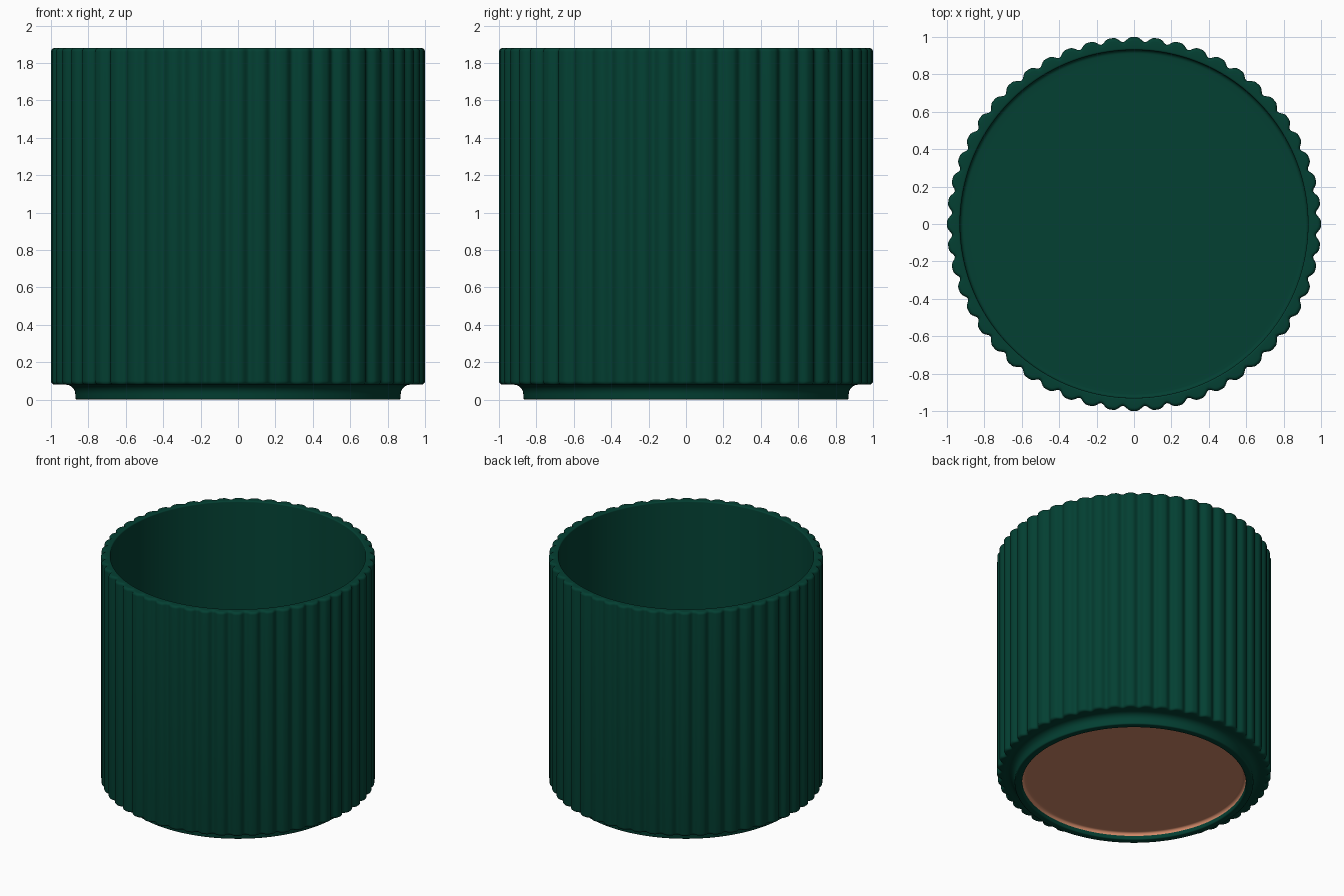
import bpy
import bmesh
import math

RIBS = 52
STEPS = 12            # segments per rib
SEGMENTS = RIBS * STEPS
DEPTH = 0.026         # groove depth
FLOOR = 0.15          # height of the inside floor
RECESS = 0.055        # height of the underside

cube = bpy.data.objects.get("Cube")
if cube:
    bpy.data.objects.remove(cube, do_unlink=True)


def material(name, colour, roughness):
    mat = bpy.data.materials.new(name)
    mat.use_nodes = True
    mat.diffuse_color = colour
    shader = mat.node_tree.nodes["Principled BSDF"]
    shader.inputs["Base Color"].default_value = colour
    shader.inputs["Roughness"].default_value = roughness
    return mat


def arc(r, z, size, start, end, rib=0.0, steps=5):
    """Rounded corner of a profile as (radius, height, rib strength)."""
    points = []
    for i in range(steps + 1):
        a = math.radians(start + (end - start) * i / steps)
        points.append((r + size * math.cos(a), z + size * math.sin(a), rib))
    return points


def groove(angle):
    """1 in the middle of a groove, 0 on the crest of a rib."""
    return abs(math.sin(angle * RIBS / 2)) ** 4


def revolve(name, profile, mat):
    """Spin a profile around z; a point at radius 0 closes the surface."""
    bm = bmesh.new()
    rings = []
    for r, z, rib in profile:
        if r == 0:
            rings.append([bm.verts.new((0, 0, z))] * SEGMENTS)
            continue
        ring = []
        for k in range(SEGMENTS):
            a = math.tau * k / SEGMENTS
            rr = r - DEPTH * rib * groove(a)
            ring.append(bm.verts.new((rr * math.cos(a), rr * math.sin(a), z)))
        rings.append(ring)
    for low, high in zip(rings, rings[1:]):
        for k in range(SEGMENTS):
            n = (k + 1) % SEGMENTS
            corners = dict.fromkeys((low[k], low[n], high[n], high[k]))
            bm.faces.new(list(corners))
    mesh = bpy.data.meshes.new(name)
    bm.to_mesh(mesh)
    bm.free()
    mesh.materials.append(mat)
    obj = bpy.data.objects.new(name, mesh)
    bpy.context.collection.objects.link(obj)
    bpy.ops.object.select_all(action="DESELECT")
    obj.select_set(True)
    bpy.context.view_layer.objects.active = obj
    bpy.ops.object.shade_smooth_by_angle(angle=math.radians(40))
    return obj


green = material("dark green glaze", (0.001, 0.050, 0.032, 1), 0.5)
clay = material("bare clay", (0.64, 0.25, 0.14, 1), 0.8)

# Fluted pot: foot ring, concave flare, ribbed wall, rim, inner wall, floor
pot_profile = (
    [(0.815, 0.03, 0)]
    + arc(0.825, 0.01, 0.01, 180, 270)
    + arc(0.86, 0.01, 0.01, -90, 0)
    + arc(0.92, 0.03, 0.05, 180, 90)
    + [(0.94, 0.08, 0)]
    + arc(0.98, 0.10, 0.02, -90, 0, rib=1)
    + arc(0.98, 1.86, 0.02, 0, 90, rib=1)
    + arc(0.94, 1.87, 0.01, 90, 180)
    + arc(0.91, FLOOR + 0.02, 0.02, 0, -90)
    + [(0.88, FLOOR, 0), (0.5, FLOOR, 0), (0, FLOOR, 0)]
)
revolve("pot", pot_profile, green)

# Unglazed recess under the foot
base_profile = [(0, RECESS, 0), (0.5, RECESS, 0), (0.78, RECESS, 0)]
base_profile += arc(0.795, RECESS - 0.02, 0.02, 90, 0) + [(0.815, 0.03, 0)]
revolve("clay_base", base_profile, clay)
